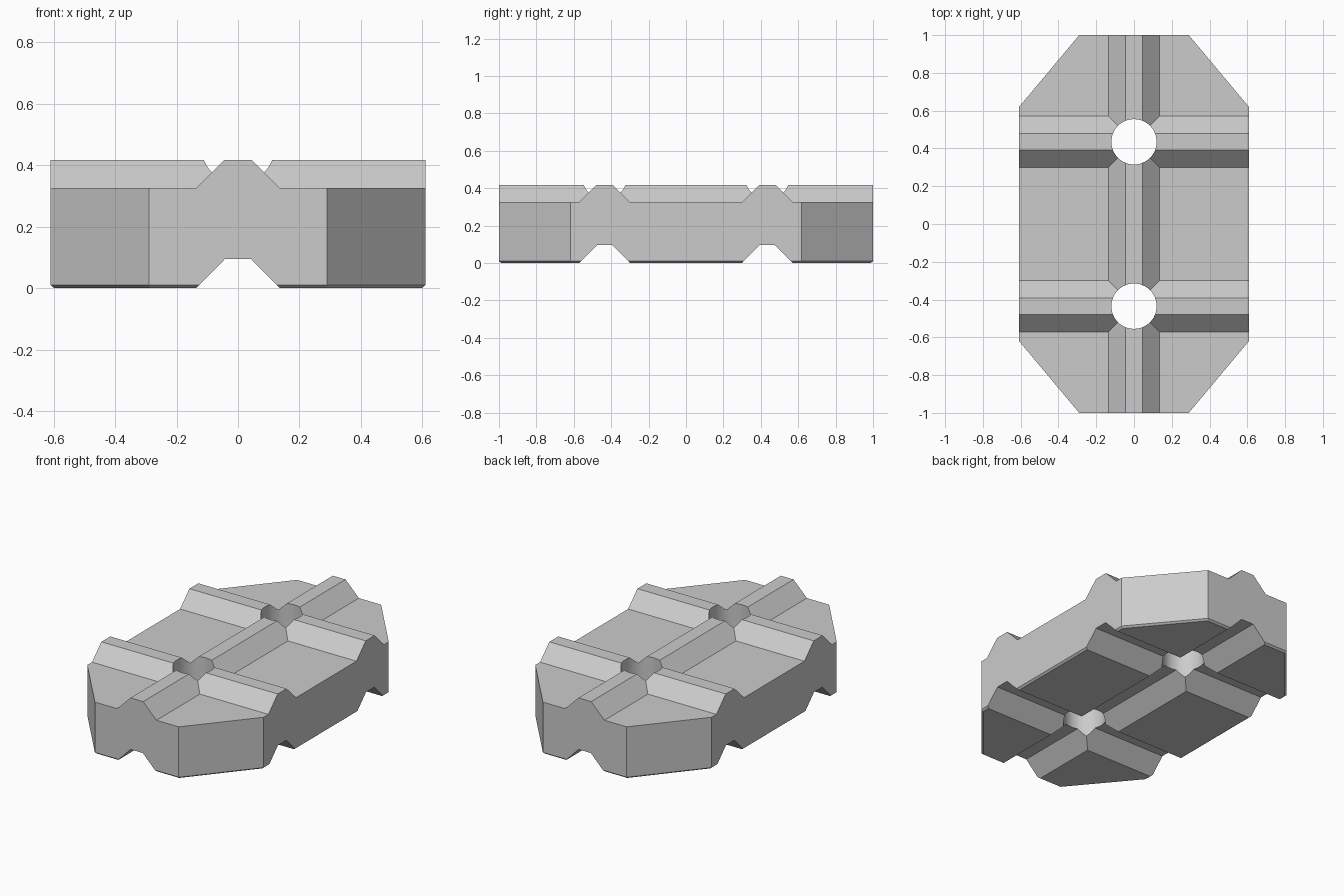
import bpy, bmesh, math
from mathutils import Vector

if "Cube" in bpy.data.objects:
    bpy.data.objects.remove(bpy.data.objects["Cube"], do_unlink=True)

W, L = 0.61, 1.0              # half width and half length
BASE, TOP = 0.325, 0.417      # slab top and ridge top
LIP, INSET = 0.01, 0.012      # bottom edge chamfer
CROSS_Y, HOLE_R = 0.435, 0.12

grey = bpy.data.materials.new("light_grey")
grey.use_nodes = True
grey.diffuse_color = (0.6, 0.6, 0.6, 1)
grey.node_tree.nodes["Principled BSDF"].inputs["Base Color"].default_value = (0.6, 0.6, 0.6, 1)


def loft(name, rings):
    """Closed solid through matching rings of points."""
    bm = bmesh.new()
    loops = [[bm.verts.new(p) for p in ring] for ring in rings]
    n = len(loops[0])
    for a, b in zip(loops, loops[1:]):
        for i in range(n):
            j = (i + 1) % n
            bm.faces.new((a[i], a[j], b[j], b[i]))
    bm.faces.new(loops[0])
    bm.faces.new(loops[-1])
    bmesh.ops.recalc_face_normals(bm, faces=bm.faces)
    mesh = bpy.data.meshes.new(name)
    bm.to_mesh(mesh)
    bm.free()
    mesh.materials.append(grey)
    obj = bpy.data.objects.new(name, mesh)
    bpy.context.collection.objects.link(obj)
    return obj


def bar(name, profile, half, along_x, offset=0.0):
    """Extrude a (side, height) profile along x or y."""
    def point(s, z, t):
        return Vector((t, s + offset, z)) if along_x else Vector((s + offset, t, z))
    return loft(name, [[point(s, z, t) for s, z in profile] for t in (-half, half)])


def octagon(z, inset=0.0):
    w, l = W - inset, L - inset
    cx, cy = 0.29 - inset * 0.35, 0.618 - inset * 0.45
    return [Vector((x, y, z)) for x, y in (
        (cx, -l), (w, -cy), (w, cy), (cx, l), (-cx, l), (-w, cy), (-w, -cy), (-cx, -l))]


def combine(target, tool, operation):
    tool.hide_render = True
    mod = target.modifiers.new(operation, 'BOOLEAN')
    mod.operation, mod.solver, mod.object = operation, 'EXACT', tool
    bpy.context.view_layer.objects.active = target
    bpy.ops.object.modifier_apply(modifier=mod.name)
    bpy.data.objects.remove(tool, do_unlink=True)


# Slab with cut corners and a fine bottom chamfer
block = loft("paving_block", [octagon(0, INSET), octagon(LIP), octagon(BASE)])

# Ridges on top: one lengthwise, two crosswise
ridge = [(-0.136, BASE - 0.05), (0.136, BASE - 0.05), (0.136, BASE),
         (0.044, TOP), (-0.044, TOP), (-0.136, BASE)]
groove = [(-0.234, -0.1), (0.234, -0.1), (0.042, 0.095), (-0.042, 0.095)]
runs = [(L, False, 0.0), (W, True, -CROSS_Y), (W, True, CROSS_Y)]
for half, along_x, offset in runs:
    combine(block, bar("ridge", ridge, half, along_x, offset), 'UNION')

# Matching grooves underneath
for half, along_x, offset in runs:
    combine(block, bar("groove_cutter", groove, half + 0.2, along_x, offset), 'DIFFERENCE')

# Round holes through the crossings
for y in (-CROSS_Y, CROSS_Y):
    rings = [[Vector((HOLE_R * math.cos(a), y + HOLE_R * math.sin(a), z))
              for a in (math.tau * i / 48 for i in range(48))] for z in (-0.2, 0.6)]
    combine(block, loft("hole_cutter", rings), 'DIFFERENCE')

# Flat faces with smooth hole walls
bpy.ops.object.select_all(action='DESELECT')
block.select_set(True)
bpy.context.view_layer.objects.active = block
bpy.ops.object.shade_smooth_by_angle(angle=math.radians(20))
